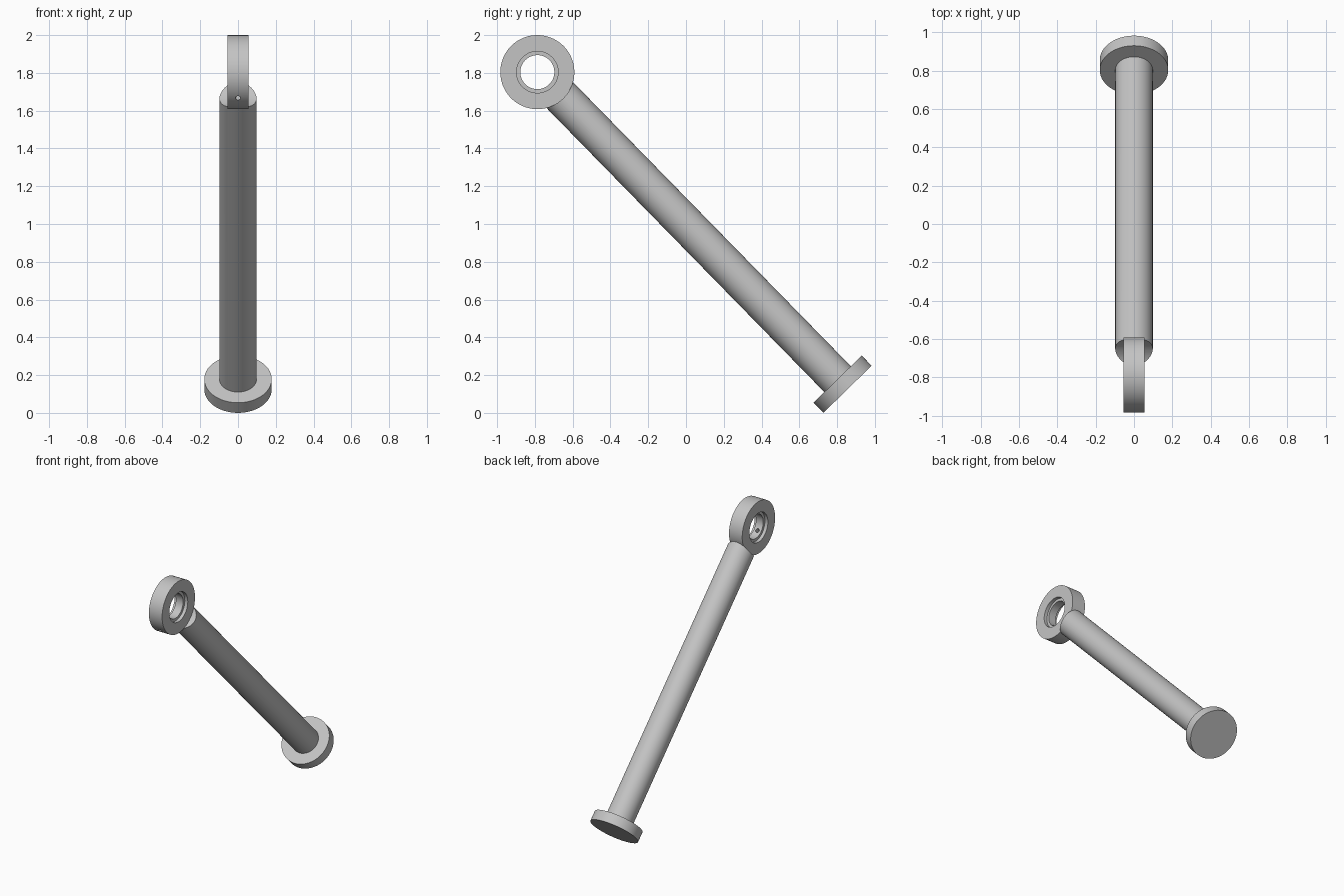
import bpy, bmesh, math
from mathutils import Matrix

if "Cube" in bpy.data.objects:
    bpy.data.objects.remove(bpy.data.objects["Cube"], do_unlink=True)

grey = bpy.data.materials.new("light_grey")
grey.use_nodes = True
grey.diffuse_color = (0.55, 0.55, 0.55, 1)
grey.node_tree.nodes["Principled BSDF"].inputs["Base Color"].default_value = (0.55, 0.55, 0.55, 1)

# Frame: origin at the eye centre, local z runs down the rod to the foot
EYE = (0, -0.787, 1.804)
FOOT = (0, 0.855, 0.125)
dy, dz = FOOT[1] - EYE[1], FOOT[2] - EYE[2]
LENGTH = math.hypot(dy, dz)
FRAME = Matrix.Translation(EYE) @ Matrix.Rotation(math.atan2(-dy, dz), 4, "X")
EYE_R, BORE_R, LIP_R, HALF_W = 0.196, 0.11, 0.09, 0.055


def lathe(name, profile, axis="Z", closed=False, steps=96):
    """Spin (radius, height) points about the local axis."""
    bm = bmesh.new()
    verts = [bm.verts.new((r, 0, h)) for r, h in profile]
    edges = [bm.edges.new(p) for p in zip(verts, verts[1:])]
    if closed:
        edges.append(bm.edges.new((verts[-1], verts[0])))
    bmesh.ops.spin(bm, geom=verts + edges, cent=(0, 0, 0), axis=(0, 0, 1),
                   angle=math.tau, steps=steps)
    bmesh.ops.remove_doubles(bm, verts=bm.verts, dist=1e-5)
    bmesh.ops.recalc_face_normals(bm, faces=bm.faces)
    turn = {"X": Matrix.Rotation(math.pi / 2, 4, "Y"),
            "Y": Matrix.Rotation(-math.pi / 2, 4, "X"), "Z": Matrix()}[axis]
    bm.transform(turn)
    mesh = bpy.data.meshes.new(name)
    bm.to_mesh(mesh)
    bm.free()
    mesh.materials.append(grey)
    obj = bpy.data.objects.new(name, mesh)
    bpy.context.collection.objects.link(obj)
    obj.matrix_world = FRAME
    return obj


def rod_profile(r, a, b):
    return [(0, a), (r, a), (r, b), (0, b)]


def cut(obj, cutter):
    mod = obj.modifiers.new("cut", "BOOLEAN")
    mod.operation = "DIFFERENCE"
    mod.solver = "EXACT"
    mod.object = cutter
    bpy.ops.object.select_all(action="DESELECT")
    bpy.context.view_layer.objects.active = obj
    obj.select_set(True)
    bpy.ops.object.modifier_apply(modifier=mod.name)
    bpy.data.objects.remove(cutter, do_unlink=True)


# Eye ring with a stepped bore
lip = 0.03
eye = lathe("eye_ring", [(EYE_R, -HALF_W), (EYE_R, HALF_W), (BORE_R, HALF_W), (BORE_R, lip),
                         (LIP_R, lip), (LIP_R, -lip), (BORE_R, -lip), (BORE_R, -HALF_W)],
            axis="X", closed=True)
# Small grease hole through the ring wall
cut(eye, lathe("hole_cutter", rod_profile(0.014, 0.05, 0.25), axis="Y", steps=24))

# Rod, its top end hollowed to seat against the ring
rod = lathe("rod", rod_profile(0.098, 0.13, LENGTH - 0.04))
cut(rod, lathe("seat_cutter", rod_profile(EYE_R - 0.001, -0.3, 0.3), axis="X"))

# Foot disc
foot = lathe("foot_disc", rod_profile(0.1785, LENGTH - 0.075, LENGTH))

bpy.ops.object.select_all(action="DESELECT")
for part in (eye, rod, foot):
    part.select_set(True)
bpy.context.view_layer.objects.active = eye
bpy.ops.object.shade_smooth_by_angle(angle=math.radians(30))
